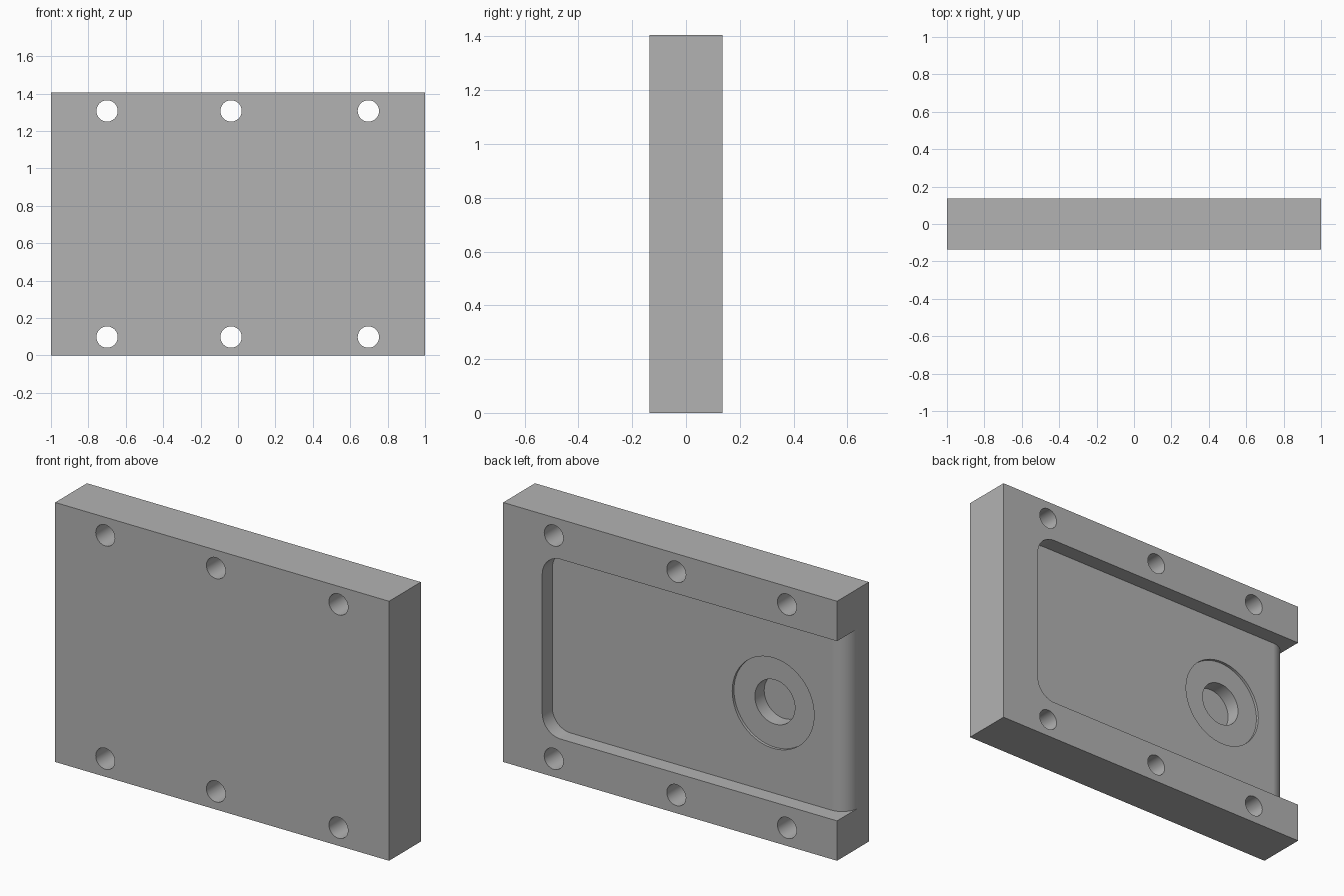
import bpy
import bmesh
from math import cos, sin, pi, radians
from mathutils import Vector

if "Cube" in bpy.data.objects:
    bpy.data.objects.remove(bpy.data.objects["Cube"], do_unlink=True)

HEIGHT, HALF_T = 1.405, 0.136
FLOOR_Y = 0.05                    # pocket floor
LIP = 0.216                       # height of the top and bottom rails
END_R, CORNER_R = 0.095, 0.11     # rounded floor end, pocket corners

grey = bpy.data.materials.new("plain_grey")
grey.use_nodes = True
colour = (0.45, 0.45, 0.45, 1)
grey.diffuse_color = colour
grey.node_tree.nodes["Principled BSDF"].inputs["Base Color"].default_value = colour


def prism(name, points, sweep):
    """Solid made by sweeping a closed outline along a vector."""
    bm = bmesh.new()
    face = bm.faces.new([bm.verts.new(p) for p in points])
    out = bmesh.ops.extrude_face_region(bm, geom=[face])
    verts = [v for v in out["geom"] if isinstance(v, bmesh.types.BMVert)]
    bmesh.ops.translate(bm, verts=verts, vec=Vector(sweep))
    bmesh.ops.recalc_face_normals(bm, faces=bm.faces)
    mesh = bpy.data.meshes.new(name)
    bm.to_mesh(mesh)
    bm.free()
    mesh.materials.append(grey)
    obj = bpy.data.objects.new(name, mesh)
    bpy.context.collection.objects.link(obj)
    return obj


def arc(cx, cy, r, start, end, steps):
    angles = [radians(start + (end - start) * i / steps) for i in range(steps + 1)]
    return [(cx + r * cos(a), cy + r * sin(a)) for a in angles]


def round_cutter(name, x, z, r, y0, y1, sides=64):
    ring = arc(x, z, r, 0, 360, sides)[:-1]
    return prism(name, [(px, y0, pz) for px, pz in ring], (0, y1 - y0, 0))


# Solid plate
plate = prism("plate", [(-1, -HALF_T, 0), (1, -HALF_T, 0), (1, HALF_T, 0), (-1, HALF_T, 0)],
              (0, 0, HEIGHT))

# Pocket in the back, open at one end, with two rounded corners
wall_x, top = 0.766, HEIGHT - LIP
outline = [(-1.2, LIP)]
outline += arc(wall_x - CORNER_R, LIP + CORNER_R, CORNER_R, -90, 0, 16)
outline += arc(wall_x - CORNER_R, top - CORNER_R, CORNER_R, 0, 90, 16)
outline += [(-1.2, top)]
cutters = [prism("pocket_cutter", [(x, FLOOR_Y, z) for x, z in outline], (0, 0.3, 0))]

# Rounded floor edge at the open end
edge = arc(-1 + END_R, FLOOR_Y - END_R, END_R, 180, 90, 16)
edge += [(-1 + END_R, FLOOR_Y + 0.02), (-1.2, FLOOR_Y + 0.02), (-1.2, FLOOR_Y - END_R)]
cutters.append(prism("floor_end_cutter", [(x, y, LIP) for x, y in edge], (0, 0, top - LIP)))

# Shallow round recess with a deeper blind hole in its middle
cutters.append(round_cutter("recess_cutter", -0.557, HEIGHT / 2, 0.245, FLOOR_Y - 0.015, 0.1, 96))
cutters.append(round_cutter("blind_hole_cutter", -0.557, HEIGHT / 2, 0.12, FLOOR_Y - 0.095, 0.1))

# Six bolt holes through the rails
for x in (-0.7, -0.037, 0.697):
    for z in (0.098, HEIGHT - 0.098):
        cutters.append(round_cutter("bolt_hole_cutter", x, z, 0.057, -0.3, 0.3, 48))

# Cut everything out of the plate
bpy.ops.object.select_all(action="DESELECT")
bpy.context.view_layer.objects.active = plate
plate.select_set(True)
for cutter in cutters:
    cutter.hide_render = True
    mod = plate.modifiers.new("cut", "BOOLEAN")
    mod.operation, mod.solver, mod.object = "DIFFERENCE", "EXACT", cutter
    bpy.ops.object.modifier_apply(modifier=mod.name)
    bpy.data.objects.remove(cutter, do_unlink=True)

# Smooth round walls, crisp edges, flat large faces
bpy.ops.object.shade_smooth_by_angle(angle=radians(30))
weighted = plate.modifiers.new("weighted_normals", "WEIGHTED_NORMAL")
weighted.keep_sharp = True
